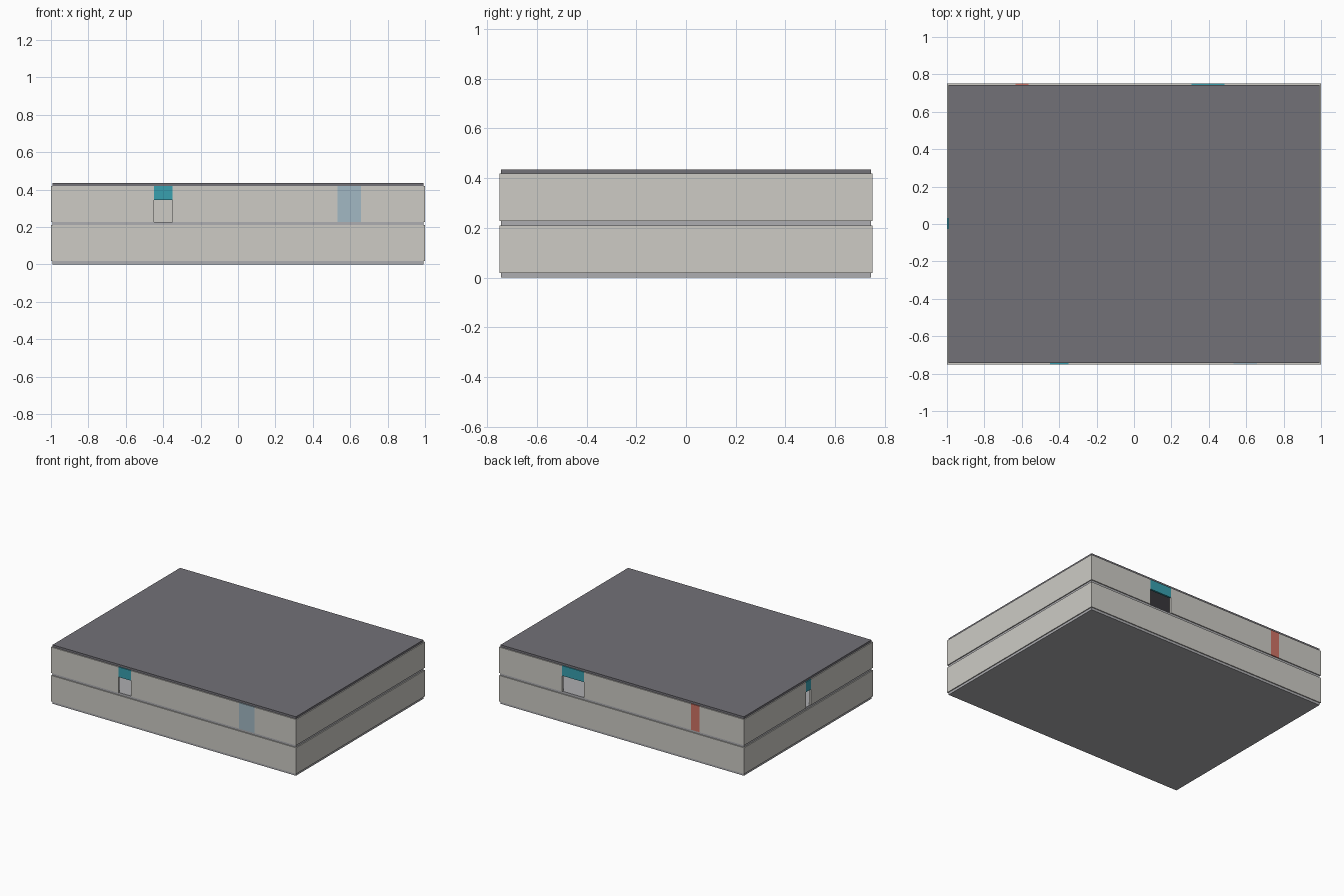
import bpy

if "Cube" in bpy.data.objects:
    bpy.data.objects.remove(bpy.data.objects["Cube"])

HX, HY, T = 1.0, 0.75, 0.014          # half length, half depth, wall thickness
STOREYS = {"lower": (0.018, 0.21), "upper": (0.228, 0.419)}
DOOR_TOP = 0.345


def material(name, rgb):
    m = bpy.data.materials.new(name)
    m.diffuse_color = (*rgb, 1)
    m.use_nodes = True
    m.node_tree.nodes["Principled BSDF"].inputs["Base Color"].default_value = m.diffuse_color
    return m


WALL = material("warm_plaster", (0.61, 0.60, 0.56))
SLAB = material("concrete", (0.42, 0.42, 0.44))
ROOF = material("dark_roof", (0.17, 0.165, 0.185))
TEAL = material("teal_lintel", (0.04, 0.35, 0.43))
BLUE = material("blue_window", (0.36, 0.48, 0.55))
RED = material("red_window", (0.62, 0.17, 0.13))


def box(name, x0, x1, y0, y1, z0, z1, mat):
    bpy.ops.mesh.primitive_cube_add(size=1, location=((x0 + x1) / 2, (y0 + y1) / 2, (z0 + z1) / 2))
    o = bpy.context.object
    o.name = name
    o.scale = (x1 - x0, y1 - y0, z1 - z0)
    bpy.ops.object.transform_apply(location=False, rotation=False, scale=True)
    o.data.materials.append(mat)
    return o


# A straight wall split into solid runs, doors with lintels, and window panels
def wall(name, side, storey, features=()):
    z0, z1 = STOREYS[storey]

    def piece(label, a, b, low, mat):
        if side in ("front", "back"):
            y = -HY if side == "front" else HY - T
            box(label, a, b, y, y + T, low, z1, mat)
        else:
            x = -HX if side == "left" else HX - T
            box(label, x, x + T, a, b, low, z1, mat)

    end = HX if side in ("front", "back") else HY - T
    cursor = -end
    for kind, a, b, mat in sorted(features, key=lambda f: f[1]):
        piece(name, cursor, a, z0, WALL)
        if kind == "door":
            piece(side + "_door_lintel", a, b, DOOR_TOP, mat)
        else:
            piece(side + "_window", a, b, z0, mat)
        cursor = b
    piece(name, cursor, end, z0, WALL)


# Floor slabs and roof, set in to the wall centrelines
for name, z0, z1, mat in (("ground_slab", 0, 0.018, SLAB),
                          ("middle_slab", 0.21, 0.228, SLAB),
                          ("roof_slab", 0.419, 0.435, ROOF)):
    box(name, -HX + T / 2, HX - T / 2, -HY + T / 2, HY - T / 2, z0, z1, mat)

# Doors and windows of the upper storey
UPPER = {
    "front": [("door", -0.45, -0.35, TEAL), ("window", 0.533, 0.658, BLUE)],
    "back": [("window", -0.634, -0.564, RED), ("door", 0.307, 0.485, TEAL)],
    "left": [("door", -0.028, 0.032, TEAL)],
    "right": [],
}

# Outer walls
for side, features in UPPER.items():
    wall("lower_wall_" + side, side, "lower")
    wall("upper_wall_" + side, side, "upper", features)
